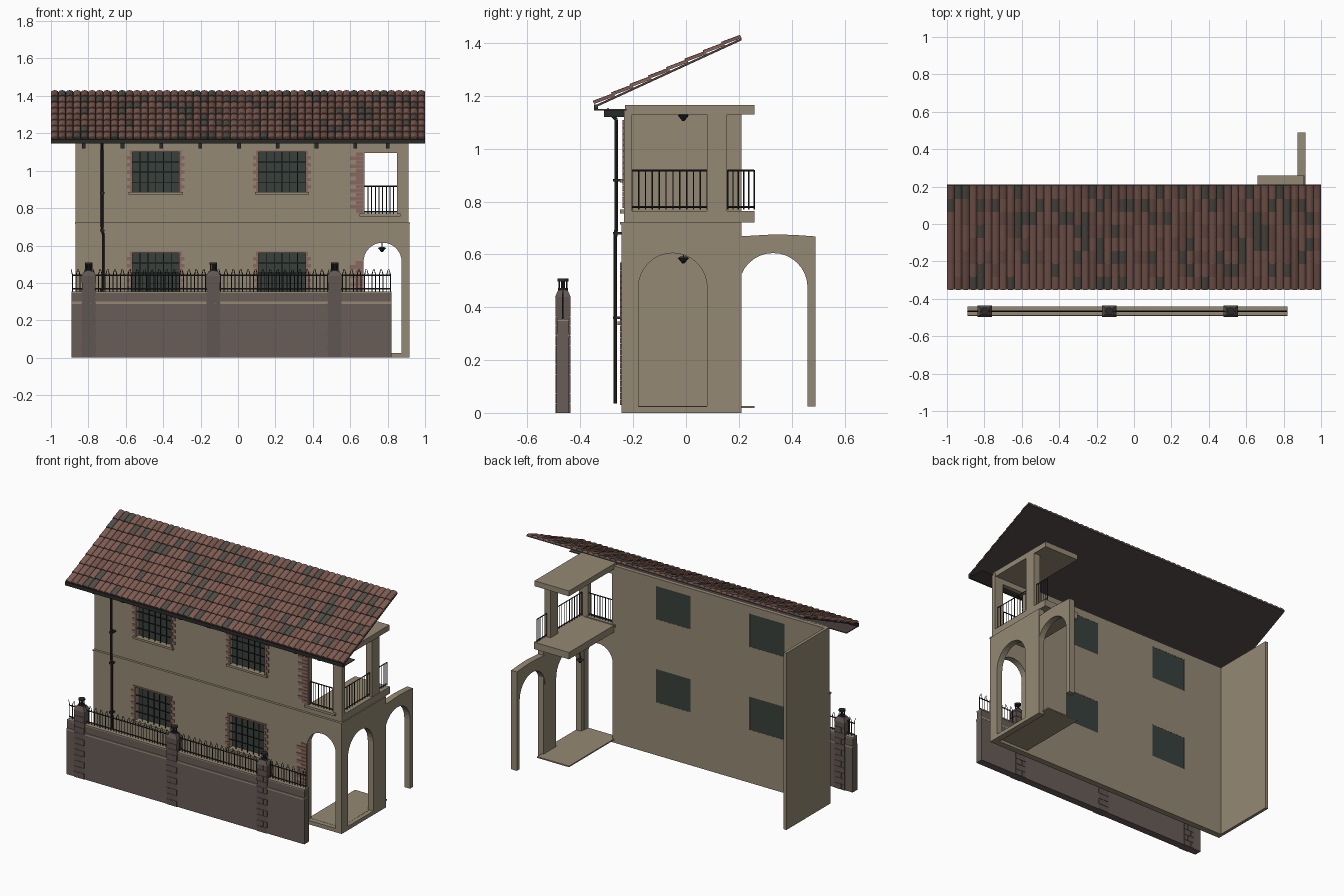
import bpy, bmesh, math, random
from mathutils import Vector

random.seed(4)
cube = bpy.data.objects.get("Cube")
if cube:
    bpy.data.objects.remove(cube)


def material(name, r, g, b):
    m = bpy.data.materials.new(name)
    m.use_nodes = True
    m.diffuse_color = (r, g, b, 1)
    m.node_tree.nodes["Principled BSDF"].inputs["Base Color"].default_value = (r, g, b, 1)
    return m


plaster = material("tan plaster", .30, .25, .175)
stone = material("brown stone", .14, .107, .095)
pier_stone = material("grey brown stone", .118, .092, .083)
red_tile = material("red roof tile", .21, .108, .085)
brown_tile = material("brown roof tile", .17, .088, .07)
grey_tile = material("grey roof tile", .084, .075, .063)
brick = material("faded brick", .25, .14, .112)
timber = material("dark timber", .065, .05, .046)
iron = material("dark iron", .022, .024, .022)
glass = material("dark green glass", .04, .053, .045)


def finish(name, bm, *mats):
    bmesh.ops.recalc_face_normals(bm, faces=bm.faces)
    mesh = bpy.data.meshes.new(name)
    bm.to_mesh(mesh)
    bm.free()
    for m in mats:
        mesh.materials.append(m)
    ob = bpy.data.objects.new(name, mesh)
    bpy.context.scene.collection.objects.link(ob)
    return ob


def add_box(bm, x0, x1, y0, y1, z0, z1, taper=1):
    vs = bmesh.ops.create_cube(bm, size=1)["verts"]
    for v in vs:
        t = taper if v.co.z > 0 else 1
        v.co = ((x0 + x1) / 2 + v.co.x * t * (x1 - x0), (y0 + y1) / 2 + v.co.y * t * (y1 - y0),
                z1 if v.co.z > 0 else z0)


def boxes(name, mat, *items):
    bm = bmesh.new()
    for b in items:
        add_box(bm, *b)
    return finish(name, bm, mat)


def add_rod(bm, p, q, r1, r2=None, sides=6):
    p, q = Vector(p), Vector(q)
    d = q - p
    vs = bmesh.ops.create_cone(bm, cap_ends=True, segments=sides, radius1=r1,
                               radius2=r1 if r2 is None else r2, depth=d.length)["verts"]
    rot = d.to_track_quat("Z", "Y")
    for v in vs:
        v.co = rot @ v.co + (p + q) / 2


def panel(name, mat, axis, d0, d1, *loops):
    """Flat wall from an outline plus hole loops, between two depths."""
    bm = bmesh.new()
    put = (lambda a, b, d: (d, a, b)) if axis == "x" else (lambda a, b, d: (a, d, b))
    back, edges = {}, []
    for loop in loops:
        vs = [bm.verts.new(put(a, b, d0)) for a, b in loop]
        for v, (a, b) in zip(vs, loop):
            back[v] = bm.verts.new(put(a, b, d1))
        edges += [bm.edges.new((vs[i - 1], vs[i])) for i in range(len(vs))]
    fill = bmesh.ops.triangle_fill(bm, use_beauty=True, edges=edges)["geom"]
    for f in [g for g in fill if isinstance(g, bmesh.types.BMFace)]:
        bm.faces.new([back[v] for v in reversed(f.verts)])
    for e in edges:
        a, b = e.verts
        bm.faces.new((a, b, back[b], back[a]))
    return finish(name, bm, mat)


def rect(a0, a1, b0, b1):
    return [(a0, b0), (a1, b0), (a1, b1), (a0, b1)]


def arch_top(c, r, spring, n=16):
    return [(c - r * math.cos(math.pi * i / n), spring + r * math.sin(math.pi * i / n)) for i in range(n + 1)]


def arch(c, r, spring, base=.025):
    return [(c - r, base)] + arch_top(c, r, spring) + [(c + r, base)]


# Walls
windows_x = [(-.565, -.315), (.11, .36)]
low, high = (.345, .56), (.885, 1.1)
panel("lower_facade", plaster, "y", -.245, -.205, rect(-.87, .918, 0, .72), arch(.773, .102, .513),
      *[rect(a, b, *low) for a, b in windows_x])
panel("upper_facade", plaster, "y", -.235, -.205, rect(-.87, .912, .72, 1.15), rect(.675, .85, .765, 1.095),
      *[rect(a, b, *high) for a, b in windows_x])
panel("porch_side_wall", plaster, "x", .878, .918, rect(-.21, .21, 0, .72), arch(-.05, .13, .475))
panel("rear_arch", plaster, "x", .875, .916,
      arch_top(.33, .13, .475) + [(.46, .025), (.49, .025), (.49, .668), (.42, .673), (.34, .676), (.2, .668)])
boxes("end_wall", plaster, (-.87, -.85, -.21, .21, 0, 1.15))
boxes("porch_slabs", plaster, (.66, .89, -.215, .26, .018, .026), (.66, .912, -.215, .26, .72, .765),
      (.66, .908, -.23, .26, 1.13, 1.165))
boxes("balcony_post", plaster, (.865, .91, .08, .155, .765, 1.13))
boxes("balcony_sill", plaster, (.65, .87, -.25, -.2, .755, .77))
boxes("string_course", plaster, (-.872, .92, -.25, -.23, .714, .722))

# Windows: pane, iron grille, brick surround, sill
for tag, (z0, z1) in (("lower", low), ("upper", high)):
    for side, (x0, x1) in zip(("right", "left"), windows_x):
        face = -.245 if tag == "lower" else -.235
        name = tag + "_" + side + "_window"
        boxes(name + "_pane", glass, (x0, x1, -.212, -.206, z0, z1))
        w, h = x1 - x0, z1 - z0
        bars = [(x0 + w * i / 6 - .002, x0 + w * i / 6 + .002, face + .006, face + .01, z0, z1) for i in range(1, 6)]
        bars += [(x0, x1, face + .004, face + .009, z0 + h * i / 4 - .002, z0 + h * i / 4 + .002) for i in range(1, 4)]
        boxes(name + "_grille", iron, *bars)
        frame = [(x0 - .015, x1 + .015, face - .005, face + .005, z1, z1 + .009)]
        n = 11
        for i in range(n):
            k = .013 + .016 * (i % 2)
            za, zb = z0 + h * i / n, z0 + h * (i + 1) / n - .001
            frame += [(x0 - k, x0, face - .005, face + .005, za, zb), (x1, x1 + k, face - .005, face + .005, za, zb)]
        boxes(name + "_bricks", brick, *frame)
        boxes(name + "_sill", plaster, (x0 - .02, x1 + .02, face - .015, face + .02, z0 - .013, z0))


# Brick quoins beside the porch openings
def quoins(name, edge, face, z0, z1, n):
    h = (z1 - z0) / n
    boxes(name, brick, *[(edge - (.042 + .03 * (i % 2)), edge, face - .005, face + .003,
                          z0 + h * i, z0 + h * (i + 1) - .002) for i in range(n)])


quoins("upper_quoins", .672, -.235, .775, 1.1, 15)
quoins("lower_quoins", .669, -.245, .03, .52, 21)


# Balcony railings
def railing(name, p, q, n):
    bm = bmesh.new()
    p, q = Vector(p), Vector(q)
    for i in range(n + 1):
        b = p.lerp(q, i / n)
        add_rod(bm, b, b + Vector((0, 0, .15)), .0025, sides=4)
    for z in (.01, .148):
        add_rod(bm, p + Vector((0, 0, z)), q + Vector((0, 0, z)), .004, sides=4)
    finish(name, bm, iron)


railing("front_railing", (.675, -.22, .77), (.852, -.22, .77), 9)
railing("side_railing", (.892, -.205, .77), (.892, .08, .77), 11)
railing("rear_railing", (.892, .158, .77), (.892, .258, .77), 5)

# Hanging lamps
for name, z in (("porch_lamp", .57), ("balcony_lamp", 1.11)):
    bm = bmesh.new()
    add_rod(bm, (.77, -.01, z - .005), (.77, -.01, z + .015), .004, .02, 8)
    add_rod(bm, (.77, -.01, z + .015), (.77, -.01, z + .022), .022, .012, 8)
    add_rod(bm, (.77, -.01, z), (.77, -.01, 1.135 if z > 1 else .73), .002)
    finish(name, bm, iron)

# Roof deck, eave and brackets
eave, ridge, base_z, rise = -.345, .21, 1.155, .255
panel("roof_deck", timber, "x", -1, 1,
      [(eave, base_z), (ridge, base_z + rise), (ridge, base_z + rise + .009), (eave, base_z + .009)])
boxes("soffit", timber, (-.998, .998, eave, -.225, 1.145, 1.15))
boxes("gutter", iron, (-1, 1, eave - .004, eave + .012, 1.145, 1.168))
boxes("eave_brackets", iron, *[(x - .01, x + .01, -.31, -.235, 1.12, 1.146)
                               for x in [-.825 + .2075 * i for i in range(8)] + [.8]])

# Barrel tiles in stepped courses
bm = bmesh.new()
cols, rows, seg = 50, 8, 6
along = Vector((0, ridge - eave, rise))
up = Vector((0, -rise, ridge - eave)).normalized()
start = Vector((0, eave, base_z + .009))
pitch = 2 / cols
for c in range(cols):
    for r in range(rows):
        tone = random.choices((0, 1, 2), (55, 30, 15))[0]
        rings = []
        for t, lift in ((r / rows, .006), (min(1, (r + 1.1) / rows), 0)):
            mid = start + along * t + up * lift + Vector((-1 + pitch * (c + .5), 0, 0))
            rings.append([bm.verts.new(mid + Vector((-math.cos(a) * pitch * .5, 0, 0)) + up * math.sin(a) * .013)
                          for a in [math.pi * i / seg for i in range(seg + 1)]])
        lo, hi = rings
        faces = [bm.faces.new((lo[i], lo[i + 1], hi[i + 1], hi[i])) for i in range(seg)]
        faces += [bm.faces.new(lo), bm.faces.new(hi[::-1]), bm.faces.new((lo[0], hi[0], hi[-1], lo[-1]))]
        for f in faces:
            f.material_index = tone
finish("roof_tiles", bm, red_tile, brown_tile, grey_tile)

# Drainpipe with collars
bm = bmesh.new()
px, py = -.727, -.264
path = [(px, -.3, 1.15), (px, py, 1.11), (px, py, .7), (px + .006, py - .004, .66), (px + .006, py - .004, .035)]
for p, q in zip(path, path[1:]):
    add_rod(bm, p, q, .007, sides=8)
for z in (.36, .68, .88):
    add_box(bm, px - .01, px + .012, py - .012, -.23, z - .005, z + .005)
finish("drainpipe", bm, iron)

# Boundary wall with ledge and coping
boxes("boundary_wall", stone, (-.89, .82, -.49, -.442, 0, .29), (-.89, .82, -.486, -.444, .29, .347))
boxes("boundary_coping", plaster, (-.89, .82, -.492, -.441, .288, .3), (-.89, .82, -.489, -.442, .347, .355))

# Piers of stacked stone, each with a small lantern
piers = (-.798, -.132, .517)
for name, x in zip(("right", "middle", "left"), piers):
    bm = bmesh.new()
    n = 12
    for i in range(n):
        k, h = .036 + .0015 * (i % 2), .44 / n
        split = x + (.01 if i % 2 else -.012)
        add_box(bm, x - k, split - .0008, -.494, -.438, h * i, h * (i + 1) - .0015)
        add_box(bm, split + .0008, x + k, -.494, -.438, h * i, h * (i + 1) - .0015)
    add_box(bm, x - .034, x + .034, -.491, -.441, 0, .44)
    add_box(bm, x - .039, x + .039, -.496, -.436, .438, .465, .6)
    finish(name + "_pier", bm, pier_stone)
    bm = bmesh.new()
    for z, r in ((.462, .019), (.498, .021)):
        add_rod(bm, (x, -.466, z), (x, -.466, z + .01), r, sides=12)
    for i in range(6):
        a = math.pi * i / 3
        p = Vector((x + .016 * math.cos(a), -.466 + .016 * math.sin(a), .465))
        add_rod(bm, p, p + Vector((0, 0, .04)), .003, sides=4)
    add_rod(bm, (x, -.466, .465), (x, -.466, .5), .008, sides=8)
    finish(name + "_lantern", bm, iron)

# Spiked fence along the wall top
bm = bmesh.new()
n = 86
for i in range(n + 1):
    x = -.885 + 1.7 * i / n
    lean = .008 if i % 2 else -.008
    add_rod(bm, (x, -.466, .35), (x, -.466, .445), .0025, sides=4)
    add_rod(bm, (x, -.466, .443), (x + lean, -.466, .475), .003, .001, 4)
for z in (.368, .44):
    add_rod(bm, (-.888, -.466, z), (.818, -.466, z), .004, sides=4)
finish("spiked_fence", bm, iron)
